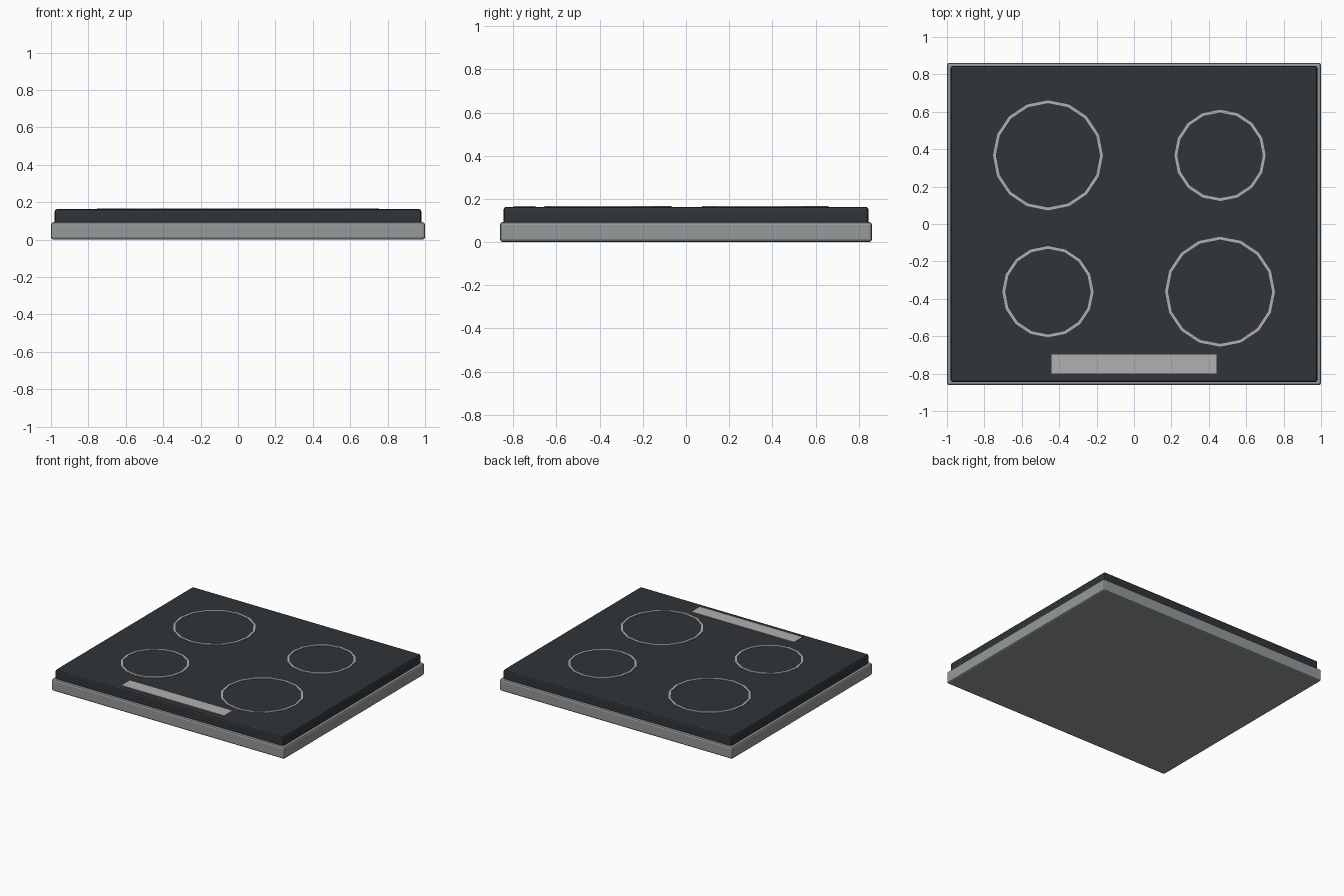
import bpy, bmesh
from math import cos, sin, pi

if "Cube" in bpy.data.objects:
    bpy.data.objects.remove(bpy.data.objects["Cube"])


def material(name, rgb):
    m = bpy.data.materials.new(name)
    m.diffuse_color = (*rgb, 1)
    m.use_nodes = True
    m.node_tree.nodes["Principled BSDF"].inputs["Base Color"].default_value = m.diffuse_color
    return m


steel = material("steel", (0.30, 0.32, 0.32))
black = material("black_glass", (0.03, 0.034, 0.04))
print_grey = material("marking_grey", (0.45, 0.43, 0.43))


def finish(name, bm, mat):
    bmesh.ops.recalc_face_normals(bm, faces=bm.faces)
    me = bpy.data.meshes.new(name)
    bm.to_mesh(me)
    bm.free()
    me.materials.append(mat)
    ob = bpy.data.objects.new(name, me)
    bpy.context.collection.objects.link(ob)
    return ob


def slab(name, lo, hi, mat, bevel=0):
    bm = bmesh.new()
    bmesh.ops.create_cube(bm, size=1)
    for v in bm.verts:
        v.co = [(a + b) / 2 + c * (b - a) for a, b, c in zip(lo, hi, v.co)]
    if bevel:
        bmesh.ops.bevel(bm, geom=bm.edges[:], offset=bevel, segments=2,
                        profile=0.5, affect='EDGES')
    return finish(name, bm, mat)


def ring(name, x, y, r, mat, width=0.015, z0=0.158, z1=0.167, sides=16):
    bm = bmesh.new()
    profile = [(r, z0), (r, z1), (r - width, z1), (r - width, z0)]
    loops = [[bm.verts.new((x + p * cos(2 * pi * i / sides),
                            y + p * sin(2 * pi * i / sides), z))
              for p, z in profile] for i in range(sides)]
    for i in range(sides):
        a, b = loops[i], loops[(i + 1) % sides]
        for j in range(4):
            k = (j + 1) % 4
            bm.faces.new((a[j], b[j], b[k], a[k]))
    return finish(name, bm, mat)


# Metal frame and raised glass top
slab("base_frame", (-1, -0.862, 0), (1, 0.862, 0.093), steel, 0.013)
slab("glass_top", (-0.98, -0.845, 0.07), (0.98, 0.845, 0.163), black, 0.012)

# Burner outlines, large and small on opposite diagonals
for name, x, y, r in (("back_left", -0.46, 0.367, 0.294),
                      ("back_right", 0.46, 0.367, 0.244),
                      ("front_left", -0.46, -0.362, 0.244),
                      ("front_right", 0.46, -0.362, 0.294)):
    ring(name + "_burner_ring", x, y, r, print_grey)

# Control strip
slab("control_strip", (-0.44, -0.798, 0.158), (0.44, -0.698, 0.167), print_grey)
